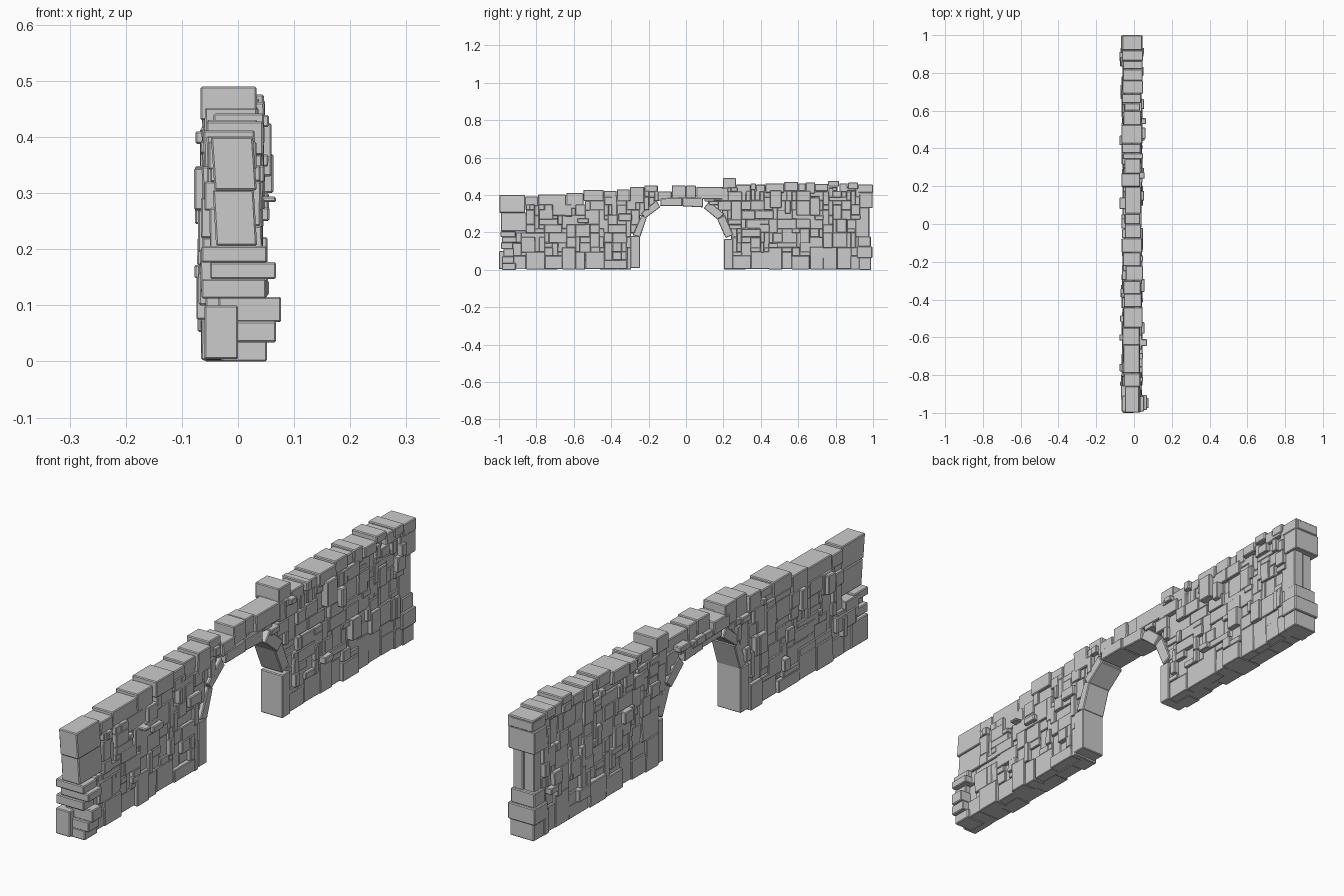
import bpy, bmesh, random
from mathutils import Vector

random.seed(11)


def stones(name, parts, bevel=0.003):
    """One object of prisms: each part is (x0, x1, four (y, z) corners, lean)."""
    bm = bmesh.new()
    for x0, x1, quad, lean in parts:
        zc = sum(z for y, z in quad) / 4
        a = [bm.verts.new((x0 + lean * (z - zc), y, z)) for y, z in quad]
        b = [bm.verts.new((x1 + lean * (z - zc), y, z)) for y, z in quad]
        bm.faces.new(a)
        bm.faces.new(b[::-1])
        for i in range(4):
            j = (i + 1) % 4
            bm.faces.new((a[j], a[i], b[i], b[j]))
    bmesh.ops.recalc_face_normals(bm, faces=bm.faces)
    me = bpy.data.meshes.new(name)
    bm.to_mesh(me)
    bm.free()
    ob = bpy.data.objects.new(name, me)
    bpy.context.collection.objects.link(ob)
    mod = ob.modifiers.new("worn_edges", 'BEVEL')
    mod.width = bevel
    mod.segments = 1
    return ob


def rect(y0, y1, z0, z1):
    return [(y0, z0), (y1, z0), (y1, z1), (y0, z1)]


def box(x0, x1, y0, y1, z0, z1, lean=0.0):
    return (x0, x1, rect(y0, y1, z0, z1), lean)


# Arch ring: two piers, four leaning voussoirs, two crown stones
ring = [
    rect(-0.298, -0.246, 0.01, 0.18), rect(0.204, 0.252, 0.003, 0.165),
    [(-0.285, 0.185), (-0.245, 0.175), (-0.21, 0.278), (-0.238, 0.292)],
    [(-0.24, 0.302), (-0.218, 0.275), (-0.138, 0.335), (-0.158, 0.372)],
    [(-0.138, 0.341), (-0.02, 0.341), (-0.02, 0.386), (-0.135, 0.382)],
    [(-0.018, 0.34), (0.09, 0.334), (0.092, 0.384), (-0.018, 0.386)],
    [(0.095, 0.33), (0.17, 0.268), (0.205, 0.298), (0.125, 0.367)],
    [(0.166, 0.272), (0.212, 0.17), (0.252, 0.187), (0.207, 0.292)],
]
stones("arch_ring", [(-0.055 + random.uniform(-.006, .006),
                      0.043 + random.uniform(-.006, .006), q, 0) for q in ring])

# Coping stones along the top: (start y, top z, thickness)
caps = [(-1.0, .40, .092), (-.86, .392, .05), (-.79, .402, .065), (-.64, .412, .085),
        (-.548, .428, .06), (-.44, .422, .04), (-.37, .43, .065), (-.30, .442, .085),
        (-.222, .452, .05), (-.15, .42, .05), (-.075, .452, .07), (0, .45, .065),
        (.055, .444, .065), (.197, .49, .06), (.268, .455, .05), (.345, .462, .035),
        (.375, .455, .04), (.425, .462, .05), (.525, .47, .05), (.60, .462, .04),
        (.64, .468, .06), (.69, .46, .04), (.76, .476, .03), (.82, .462, .045),
        (.865, .466, .035), (.92, .457, .045), (1.0, 0, 0)]
cap_parts = []
for (y0, t, d), (y1, _, _) in zip(caps, caps[1:]):
    lean = 0.05 if y0 == -1 else random.uniform(-.04, .04)
    cap_parts.append(box(random.uniform(-.066, -.045), random.uniform(.03, .048),
                         y0, y1 - .001, t - d, t, lean))
cap_parts[0] = box(-.045, .03, -.998, -.861, .305, .40, -.07)
cap_parts[13] = box(-.067, .033, .197, .268, .43, .49)
stones("coping_stones", cap_parts)

# Stacked stones at the two ends
stones("left_end_stones", [
    box(-.03, .052, -.985, -.91, 0, .037), box(-.045, .068, -.985, -.92, .034, .072),
    box(-.035, .077, -.975, -.92, .07, .115), box(-.065, .05, -.99, -.925, .112, .147),
    box(-.05, .068, -.985, -.905, .147, .177), box(-.065, .052, -.992, -.91, .176, .206),
    box(-.042, .031, -.99, -.83, .206, .306, -.06)])
stones("right_end_stones", [
    box(-.06, .04, .925, .99, 0, .065), box(-.067, .045, .915, .996, .063, .125),
    box(-.06, .038, .92, .988, .124, .178), box(-.05, -.008, .91, .975, .175, .335),
    box(-.007, .035, .905, .98, .175, .335), box(-.068, .042, .92, .998, .33, .415)])

# Rubble facing: stones of random size packed on an uneven grid
CELL = 0.0245
NY, NZ = 78, 18
outline = [(-.298, .18), (-.28, .20), (-.235, .30), (-.14, .372), (.10, .382),
           (.20, .30), (.25, .19), (.2525, .17)]


def in_arch(y, z):
    for (y0, z0), (y1, z1) in zip(outline, outline[1:]):
        if y0 <= y < y1:
            return z < z0 + (z1 - z0) * (y - y0) / (y1 - y0)
    return False


def cap_bottom(y):
    return [t - d for y0, t, d in caps if y0 <= y][-1]


def is_open(i, k):
    y, z = -.955 + (i + .5) * CELL, (k + .5) * CELL
    if in_arch(y, z) or z > cap_bottom(y) + .006:
        return False
    return not (y < -.86 and z > .206 or y < -.92 or y > .925)


def facing(name, side):
    free = {(i, k) for i in range(NY) for k in range(NZ) if is_open(i, k)}
    dy = [random.uniform(-.004, .004) for _ in range(NY + 1)]
    dz = [random.uniform(-.004, .004) for _ in range(NZ + 1)]
    dz[0] = 0.004
    parts = []
    for k in range(NZ):
        for i in range(NY):
            if (i, k) not in free:
                continue
            # wanted size; big footing stones in the bottom course
            if k == 0:
                w, h = random.choice([(3, 3), (4, 3), (4, 4), (5, 2), (3, 5), (2, 4)])
            else:
                w, h = random.choice([(1, 2), (2, 1), (2, 2), (2, 2), (3, 2), (3, 1),
                                      (4, 2), (2, 3), (3, 3), (1, 3), (4, 1), (2, 4)])
            n = 1
            while n < w and (i + n, k) in free:
                n += 1
            m = 1
            while m < h and all((i + a, k + m) in free for a in range(n)):
                m += 1
            free -= {(i + a, k + b) for a in range(n) for b in range(m)}
            y0, y1 = -.955 + i * CELL + dy[i], -.955 + (i + n) * CELL + dy[i + n]
            z0, z1 = k * CELL + dz[k], (k + m) * CELL + dz[k + m]
            face = 0.051 if side < 0 else 0.046
            face += random.uniform(-.010, .008)
            if n * m < 7 and random.random() < .10:
                face += random.uniform(.006, .016)
            xs = sorted((-.006 - side * .006, -.008 + side * face))
            j = [random.uniform(-.0015, .003) for _ in range(4)]
            parts.append(box(xs[0], xs[1], y0 - j[0], y1 + j[1],
                             max(.002, z0 - j[2]), z1 + j[3],
                             random.uniform(-.02, .02)))
    stones(name, parts, .0025)


facing("left_facing_stones", -1)
facing("right_facing_stones", 1)

# A few long stones jutting out from the faces
stones("jutting_stones", [
    box(-.02, .06, .45, .51, .33, .425), box(-.02, .063, .53, .56, .30, .37),
    box(-.02, .068, -.645, -.61, .284, .294), box(-.02, .056, -.58, -.52, .25, .275),
    box(-.078, 0, -.78, -.74, .27, .345), box(-.076, 0, .08, .14, .388, .41),
    box(-.02, .055, -.36, -.29, .26, .30), box(-.07, 0, -.8, -.995 + .08, .1, .16)])
# Footings that carry the wall to its full length
stones("end_footings", [box(-.06, .0, -1.0, -.9, .004, .10),
                        box(-.062, .036, .94, 1.0, .415, .452)])
